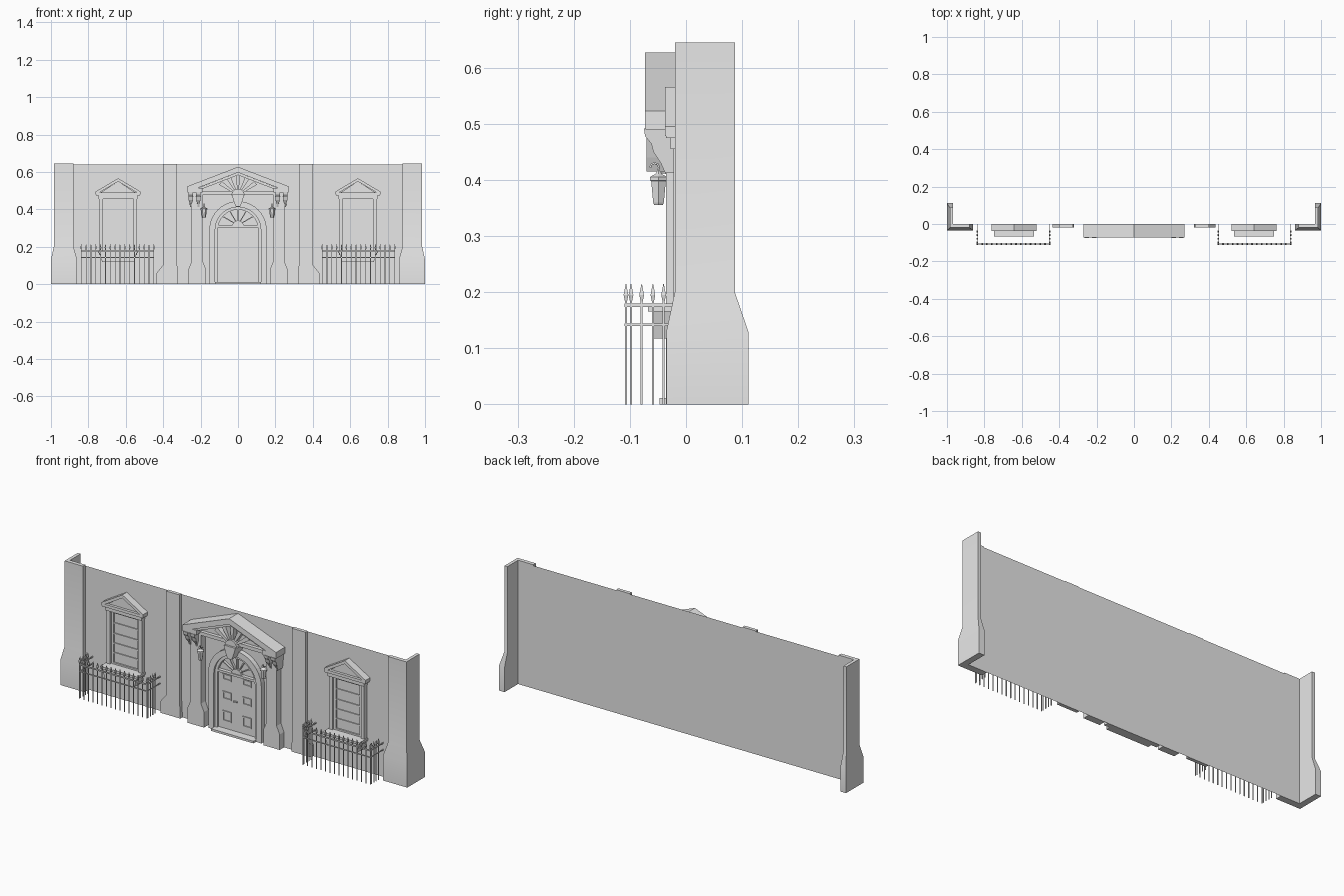
import bpy, bmesh
from math import sin, cos, pi, radians
from mathutils import Vector

cube = bpy.data.objects.get("Cube")
if cube:
    bpy.data.objects.remove(cube)

stone = bpy.data.materials.new("pale grey stone")
stone.use_nodes = True
GREY = (0.8, 0.8, 0.8, 1)
stone.diffuse_color = GREY
stone.node_tree.nodes["Principled BSDF"].inputs["Base Color"].default_value = GREY


def finish(name, bm, smooth=False):
    bmesh.ops.recalc_face_normals(bm, faces=bm.faces)
    me = bpy.data.meshes.new(name)
    bm.to_mesh(me)
    bm.free()
    me.materials.append(stone)
    ob = bpy.data.objects.new(name, me)
    bpy.context.collection.objects.link(ob)
    if smooth:
        bpy.ops.object.select_all(action='DESELECT')
        ob.select_set(True)
        bpy.context.view_layer.objects.active = ob
        bpy.ops.object.shade_smooth_by_angle(angle=radians(35))
    return ob


def loft(bm, rings):
    """Skin a list of equal-length closed rings and cap both ends."""
    loops = [[bm.verts.new(p) for p in ring] for ring in rings]
    n = len(loops[0])
    for a, b in zip(loops, loops[1:]):
        for i in range(n):
            j = (i + 1) % n
            bm.faces.new((a[i], a[j], b[j], b[i]))
    bm.faces.new(loops[0][::-1])
    bm.faces.new(loops[-1])


def prism(bm, pts, y0, y1):
    """Extrude an x-z outline along y."""
    loft(bm, [[(x, y, z) for x, z in pts] for y in (y0, y1)])


def box(bm, x0, x1, y0, y1, z0, z1):
    prism(bm, [(x0, z0), (x1, z0), (x1, z1), (x0, z1)], y0, y1)


def spoke(bm, cx, cz, angle, r0, r1, w0, w1, y0, y1):
    d, n = Vector((cos(angle), sin(angle))), Vector((-sin(angle), cos(angle)))
    c = Vector((cx, cz))
    prism(bm, [c + d * r0 - n * w0, c + d * r1 - n * w1,
               c + d * r1 + n * w1, c + d * r0 + n * w0], y0, y1)


def picture_frame(bm, cx, cz, w, h, t, y):
    for s in (-1, 1):
        box(bm, cx + s * w - t, cx + s * w + t, y, 0, cz - h - t, cz + h + t)
        box(bm, cx - w, cx + w, y, 0, cz + s * h - t, cz + s * h + t)


def arch_band(bm, r_out, r_in, spring, y):
    arc = [i * pi / 20 for i in range(21)]
    outer = [(r_out * cos(a), spring + r_out * sin(a)) for a in arc]
    inner = [(r_in * cos(a), spring + r_in * sin(a)) for a in reversed(arc)]
    prism(bm, [(r_out, 0)] + outer + [(-r_out, 0), (-r_in, 0)] + inner + [(r_in, 0)], y, 0)


def gable(bm, cx, half, eave, apex, thick, y):
    """Raking cornice of a pediment."""
    prism(bm, [(cx - half, eave), (cx, apex), (cx + half, eave),
               (cx + half, eave - thick), (cx, apex - thick), (cx - half, eave - thick)], y, 0)


# Wall sheet
bm = bmesh.new()
bm.faces.new([bm.verts.new(p) for p in
              [(-0.97, 0, 0), (0.97, 0, 0), (0.97, 0, 0.64), (-0.97, 0, 0.64)]])
finish("wall", bm)

for side, s in (("left", 1), ("right", -1)):
    # Corner pier with a return and a flared foot
    bm = bmesh.new()
    rings = []
    for z, f in ((0, 1), (0.13, 1), (0.2, 0), (0.645, 0)):
        out, front, back = 0.985 + 0.015 * f, -0.02 - 0.015 * f, 0.087 + 0.024 * f
        inner = 0.88 - 0.02 * f
        rings.append([(s * x, y, z) for x, y in
                      ((inner, front), (out, front), (out, back),
                       (0.968, back), (0.968, 0), (inner, 0))])
    loft(bm, rings)
    finish(side + "_corner_pier", bm, True)

    # Wall pilaster with an outward flared foot
    bm = bmesh.new()
    prism(bm, [(s * x, z) for x, z in ((0.32, 0), (0.435, 0), (0.435, 0.06), (0.402, 0.1),
                                       (0.402, 0.643), (0.325, 0.643), (0.325, 0.1))], -0.018, 0)
    finish(side + "_wall_pilaster", bm)

    # Window with sashes
    cx = s * 0.641
    bm = bmesh.new()
    picture_frame(bm, cx, 0.315, 0.092, 0.15, 0.01, -0.022)
    picture_frame(bm, cx, 0.315, 0.075, 0.135, 0.006, -0.012)
    box(bm, cx - 0.08, cx + 0.08, -0.004, 0, 0.18, 0.46)
    for z in (0.235, 0.285, 0.335, 0.39):
        box(bm, cx - 0.075, cx + 0.075, -0.009, 0, z - 0.003, z + 0.003)
    finish(side + "_window", bm)

    # Window pediment
    bm = bmesh.new()
    gable(bm, cx, 0.12, 0.495, 0.566, 0.017, -0.037)
    box(bm, cx - 0.118, cx + 0.118, -0.036, 0, 0.475, 0.49)
    box(bm, cx - 0.105, cx + 0.105, -0.028, 0, 0.455, 0.475)
    prism(bm, [(cx - 0.1, 0.485), (cx + 0.1, 0.485), (cx, 0.55)], -0.022, 0)
    finish(side + "_window_pediment", bm)

    # Window box
    bm = bmesh.new()
    prism(bm, [(cx - 0.085, 0.117), (cx + 0.085, 0.117),
               (cx + 0.1, 0.168), (cx - 0.1, 0.168)], -0.06, 0)
    box(bm, cx - 0.107, cx + 0.107, -0.068, 0, 0.166, 0.178)
    finish(side + "_window_box", bm)

    # Spiked railing around the window
    bm = bmesh.new()
    x0, x1, yf = 0.45, 0.838, -0.107
    spots = [(x0 + (x1 - x0) * i / 15, yf) for i in range(16)]
    spots += [(x, y) for x in (x0, x1) for y in (-0.098, -0.079, -0.059, -0.04)]
    for x, y in spots:
        rings = [[(s * x + dx * r, y + dy * r, z)
                  for dx, dy in ((1, 1), (-1, 1), (-1, -1), (1, -1))]
                 for z, r in ((0, 0.0018), (0.183, 0.0018), (0.195, 0.0042), (0.215, 0.0004))]
        loft(bm, rings)
    for z, t in ((0.177, 0.003), (0.142, 0.002)):
        xs = sorted((s * x0, s * x1))
        box(bm, xs[0], xs[1], yf - 0.003, yf + 0.003, z - t, z + t)
        for x in xs:
            box(bm, x - 0.002, x + 0.002, yf, 0, z - t, z + t)
    finish(side + "_railing", bm)

    # Door pilaster with plinth and capital
    bm = bmesh.new()
    c = s * 0.218
    prism(bm, [(c - 0.047, 0), (c + 0.047, 0), (c + 0.047, 0.08), (c + 0.03, 0.12),
               (c + 0.03, 0.49), (c - 0.03, 0.49), (c - 0.03, 0.12), (c - 0.047, 0.08)], -0.036, 0)
    finish(side + "_door_pilaster", bm)

    # Scrolled bracket under the door pediment
    bm = bmesh.new()
    side_profile = ((0, 0.49), (-0.075, 0.492), (-0.073, 0.478), (-0.062, 0.465),
                    (-0.058, 0.45), (-0.045, 0.43), (-0.037, 0.412), (0, 0.412))
    for off in (-0.02, 0.02):
        loft(bm, [[(s * 0.232 + off + w * (0.012 if z > 0.44 else 0.005), y, z)
                   for y, z in side_profile] for w in (-1, 1)])
    finish(side + "_door_bracket", bm)

    # Hanging lantern
    bm = bmesh.new()
    lx, ly = s * 0.182, -0.049
    rings = [[(lx + r * cos(k * pi / 3), ly + r * sin(k * pi / 3), z) for k in range(6)]
             for z, r in ((0.355, 0.009), (0.36, 0.011), (0.398, 0.015),
                          (0.399, 0.018), (0.405, 0.018), (0.411, 0.006), (0.418, 0.002))]
    loft(bm, rings)
    finish(side + "_lantern", bm)
    hook = bpy.data.curves.new(side + "_lantern_hook", 'CURVE')
    hook.dimensions = '3D'
    hook.bevel_depth = 0.002
    hook.bevel_resolution = 1
    line = hook.splines.new('POLY')
    path = [(-0.03, 0.412), (ly, 0.414)] + [
        (-0.056 + 0.008 * cos(a), 0.422 + 0.008 * sin(a)) for a in (-0.8, 0, 0.8, 1.6, 2.4, 3.2)]
    line.points.add(len(path) - 1)
    for p, (y, z) in zip(line.points, path):
        p.co = (lx, y, z, 1)
    hook.materials.append(stone)
    bpy.context.collection.objects.link(bpy.data.objects.new(hook.name, hook))

# Door arch
bm = bmesh.new()
SPRING = 0.29
arch_band(bm, 0.153, 0.122, SPRING, -0.026)
arch_band(bm, 0.122, 0.108, SPRING, -0.016)
finish("door_arch", bm)

# Fanlight
bm = bmesh.new()
for k in range(1, 6):
    spoke(bm, 0, 0.315, k * pi / 6, 0.02, 0.09, 0.002, 0.003, -0.012, 0)
prism(bm, [(0.03 * cos(k * pi / 10), 0.31 + 0.03 * sin(k * pi / 10)) for k in range(11)], -0.014, 0)
box(bm, -0.11, 0.11, -0.018, 0, 0.303, 0.315)
finish("fanlight", bm)

# Door leaf with six panels
bm = bmesh.new()
box(bm, -0.108, 0.108, -0.006, 0, 0.012, 0.305)
for x in (-0.058, 0.058):
    for z, h in ((0.077, 0.024), (0.185, 0.017), (0.28, 0.012)):
        picture_frame(bm, x, z, 0.022, h, 0.003, -0.011)
box(bm, -0.02, 0.0, -0.012, 0, 0.163, 0.17)
finish("door", bm)

bm = bmesh.new()
box(bm, -0.122, 0.122, -0.047, 0, 0, 0.011)
finish("door_step", bm)

# Door pediment: raking cornice, tympanum and entablature
bm = bmesh.new()
gable(bm, 0, 0.27, 0.523, 0.627, 0.03, -0.073)
gable(bm, 0, 0.25, 0.5, 0.597, 0.014, -0.06)
prism(bm, [(-0.24, 0.49), (0.24, 0.49), (0, 0.59)], -0.022, 0)
box(bm, -0.25, 0.25, -0.04, 0, 0.478, 0.496)
for s in (-1, 1):
    xs = sorted((s * 0.27, s * 0.19))
    box(bm, xs[0], xs[1], -0.072, 0, 0.49, 0.515)
finish("door_pediment", bm)

# Sunburst rays in the pediment
bm = bmesh.new()
for deg, r in ((35, 0.115), (62, 0.105), (90, 0.125), (118, 0.105), (145, 0.115)):
    spoke(bm, 0, 0.475, radians(deg), 0.02, r, 0.004, 0.012, -0.05, 0)
prism(bm, [(0.035 * cos(k * pi / 10), 0.475 + 0.035 * sin(k * pi / 10)) for k in range(11)], -0.06, 0)
finish("pediment_sunburst", bm)

# Keystone ornament
bm = bmesh.new()
prism(bm, [(-0.012, 0.415), (0.012, 0.415), (0.022, 0.44),
           (0.034, 0.48), (-0.034, 0.48), (-0.022, 0.44)], -0.07, 0)
finish("keystone", bm)
